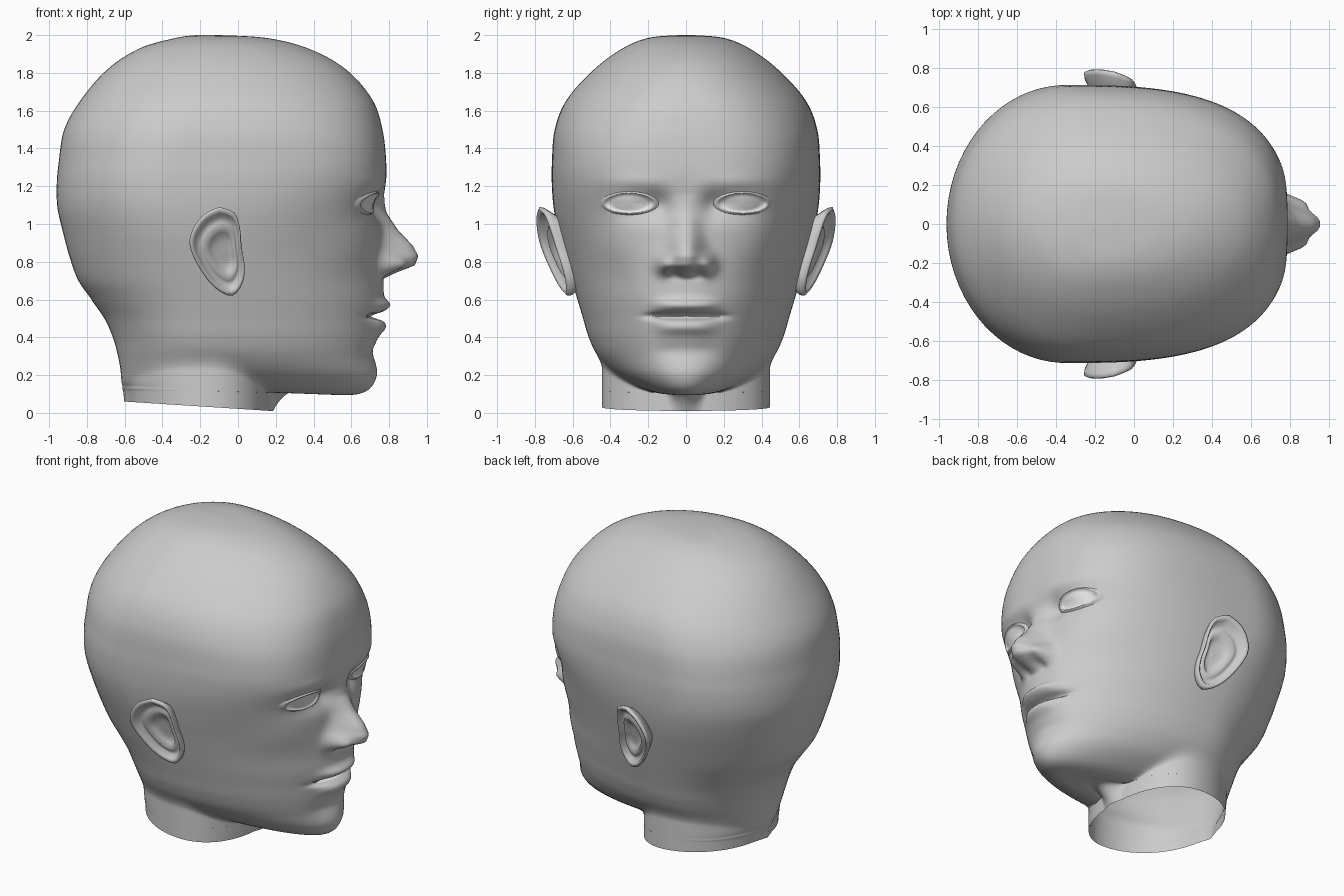
import bpy, bmesh, math
from mathutils import Vector
from mathutils.bvhtree import BVHTree

cube = bpy.data.objects.get("Cube")
if cube:
    bpy.data.objects.remove(cube, do_unlink=True)


def material(name, value):
    mat = bpy.data.materials.new(name)
    mat.use_nodes = True
    colour = (value, value, value, 1)
    mat.diffuse_color = colour
    mat.node_tree.nodes["Principled BSDF"].inputs["Base Color"].default_value = colour
    return mat


skin = material("grey skin", .6)
white = material("white", 1)


def make_object(name, bm, materials):
    mesh = bpy.data.meshes.new(name)
    bm.to_mesh(mesh)
    bm.free()
    for mat in materials:
        mesh.materials.append(mat)
    mesh.shade_smooth()
    obj = bpy.data.objects.new(name, mesh)
    bpy.context.collection.objects.link(obj)
    return obj


def spline(rows, steps):
    """Smooth curve of tuples passing through every row."""
    last = len(rows) - 1
    result = []
    for i in range(last):
        quad = [rows[max(0, min(last, i + k))] for k in (-1, 0, 1, 2)]
        for s in range(steps):
            t = s / steps
            result.append([b + .5 * t * (c - a + t * (2 * a - 5 * b + 4 * c - d
                           + t * (3 * (b - c) + d - a))) for a, b, c, d in zip(*quad)])
    result.append(list(rows[last]))
    return result


def bridge(bm, rings):
    """Quads between successive closed rings; returns one face list per band."""
    bands = []
    for upper, lower in zip(rings, rings[1:]):
        n = len(upper)
        bands.append([bm.faces.new((upper[i], lower[i], lower[(i + 1) % n], upper[(i + 1) % n]))
                      for i in range(n)])
    return bands


def bell(value, centre, spread, power=2):
    return math.exp(-abs((value - centre) / spread) ** power)


def oval(c, s, front, back, width, power):
    """Polar radius of an egg shaped section in direction (c, s)."""
    reach = front if c > 0 else back
    power = power if c > 0 else 2
    return (abs(c / reach) ** power + abs(s / width) ** power) ** (-1 / power)


def blend_max(a, b, soft=.04):
    return max(a, b) + .25 * max(soft - abs(a - b), 0) ** 2 / soft


# Head sections: front z, front x, back z, back x, half width (jaw only, low down)
SECTIONS = [
    (2, -.1, 2, -.22, .04),
    (1.985, .15, 1.985, -.33, .2),
    (1.93, .37, 1.93, -.52, .335),
    (1.82, .57, 1.82, -.69, .485),
    (1.66, .71, 1.66, -.83, .63),
    (1.5, .765, 1.5, -.92, .695),
    (1.32, .785, 1.32, -.95, .71),
    (1.2, .78, 1.2, -.96, .71),
    (1.08, .765, 1.08, -.955, .7),
    (.95, .765, .95, -.925, .675),
    (.82, .77, .82, -.89, .64),
    (.7, .77, .7, -.845, .605),
    (.6, .77, .6, -.775, .575),
    (.5, .755, .5, -.705, .545),
    (.4, .74, .4, -.66, .515),
    (.3, .725, .31, -.635, .47),
    (.2, .725, .23, -.62, .39),
    (.125, .69, .17, -.615, .28),
    (.095, .6, .145, -.61, .2),
    (.1, .42, .13, -.61, .15),
    (.105, .27, .11, -.605, .14),
    (.01, .18, .06, -.6, .14),
]

# Face relief, mirrored: y, z, spread in y, spread in z, height
RELIEF = [
    (.24, 1.1, .15, .075, -.05),    # eye sockets
    (.14, 1.1, .05, .07, -.025),    # inner eye corners
    (.3, 1.11, .1, .05, .03),       # eyeballs
    (.28, 1.22, .17, .045, .012),   # brows
    (.4, .88, .14, .12, .015),      # cheekbones
    (.115, .785, .04, .05, .075),   # nose wings
    (.06, .735, .03, .02, -.03),    # nostrils
    (0, .57, .16, .032, .04),       # upper lip
    (0, .455, .15, .04, .035),      # lower lip
    (0, .512, .19, .016, -.07),     # mouth slit
    (0, .33, .16, .045, -.015),     # hollow under lip
    (0, .2, .15, .07, .01),         # chin
]
# Nose ridge: z, height
NOSE = [(1.16, 0), (1.06, .025), (.97, .08), (.89, .155),
        (.83, .185), (.78, .165), (.74, .06), (.71, 0)]


def nose_height(z):
    for (top, a), (low, b) in zip(NOSE, NOSE[1:]):
        if low <= z <= top:
            return b + (a - b) * (z - low) / (top - low)
    return 0


def face_relief(y, z):
    y = abs(y)
    width = .07 + .03 * bell(z, .8, .12)
    total = nose_height(z) * bell(y, 0, width, 2.4)
    for cy, cz, sy, sz, height in RELIEF:
        total += height * bell(y, cy, sy, 2 if cy else 4) * bell(z, cz, sz)
    return total


# Head and neck, open underneath
bm = bmesh.new()
COLUMNS = 128
rings = []
for zf, xf, zb, xb, w in spline(SECTIONS, 10):
    centre = -.15 - .2 * bell(zf, 1.2, .45)
    squareness = 2 + .85 * bell(zf, 1.3, .35)
    ring = []
    for i in range(COLUMNS):
        u = 2 * i / COLUMNS - 1
        phi = math.pi * u * (.35 + .65 * u * u)     # finer columns on the face
        c, s = math.cos(phi), math.sin(phi)
        r = oval(c, s, xf - centre, centre - xb, w, squareness)
        if zf < .6:     # the neck shows wherever it is wider than the jaw
            r = blend_max(r, oval(c, s, .17 - centre, centre - xb - .02, .445, 2.2))
        x, y = centre + r * c, r * s
        z = zf + (zb - zf) * (xf - x) / (xf - xb)
        if c > 0 and xf > .6:
            x += face_relief(y, z) * min(1, max(0, (x - .2) / .25))
        ring.append(bm.verts.new((x, y, z)))
    rings.append(ring)
bridge(bm, rings)
bm.faces.new(rings[0])
bmesh.ops.recalc_face_normals(bm, faces=bm.faces)
surface = BVHTree.FromBMesh(bm)
make_object("head", bm, [skin])


def inlay(name, cy, cz, half_width, half_height, rim):
    """Thin white oval laid on the face, with an optional raised skin rim."""
    bm = bmesh.new()
    layers = [(.02, .006), (.35, .006), (.7, .006), (1, .005)]
    if rim:
        layers += [(1.03, .014), (1.12, .012), (1.3, -.006)]
    rings = []
    for scale, lift in layers:
        ring = []
        for i in range(32):
            a = math.tau * i / 32
            y = cy + half_width * scale * math.cos(a)
            z = cz + half_height * scale * math.sin(a)
            hit = surface.ray_cast(Vector((2, y, z)), Vector((-1, 0, 0)))[0]
            ring.append(bm.verts.new((hit.x + lift, y, z)))
        rings.append(ring)
    for k, band in enumerate(bridge(bm, rings)):
        for face in band:
            face.material_index = int(k > 2)
    bm.faces.new(rings[0])
    for face in bm.faces:
        face.normal_update()
        if face.normal.x < 0:
            face.normal_flip()
    make_object(name, bm, [white, skin])


inlay("left_eye", .3, 1.11, .125, .05, True)
inlay("right_eye", -.3, 1.11, .125, .05, True)
inlay("mouth_gap", 0, .512, .18, .014, False)

# Ears: outline in x and z, then rings of scale and outward offset
EAR = [(-.1, 1.09), (-.02, 1.06), (.01, .98), (.02, .87), (.035, .78), (.025, .69),
       (-.03, .62), (-.12, .66), (-.2, .76), (-.255, .88), (-.24, .97), (-.18, 1.05)]
EAR_RINGS = [(.6, -.14), (.85, -.06), (.98, -.02), (1, .003), (.94, .012), (.86, .002),
             (.78, -.03), (.66, -.025), (.56, -.012), (.44, -.04), (.25, -.05), (.04, -.045)]
for name, side in (("left_ear", 1), ("right_ear", -1)):
    bm = bmesh.new()
    rings = []
    for scale, offset in EAR_RINGS:
        ring = []
        for px, pz in spline(EAR + EAR[:1], 3)[:-1]:
            x = -.07 + (px + .07) * scale
            z = .85 + (pz - .85) * scale
            y = .69 + .28 * (z - .85) - .3 * (x + .05) + offset
            ring.append(bm.verts.new((x, side * y, z)))
        rings.append(ring)
    bridge(bm, rings)
    bm.faces.new(rings[-1])
    bm.faces.new(rings[0])
    bmesh.ops.recalc_face_normals(bm, faces=bm.faces)
    make_object(name, bm, [skin])
